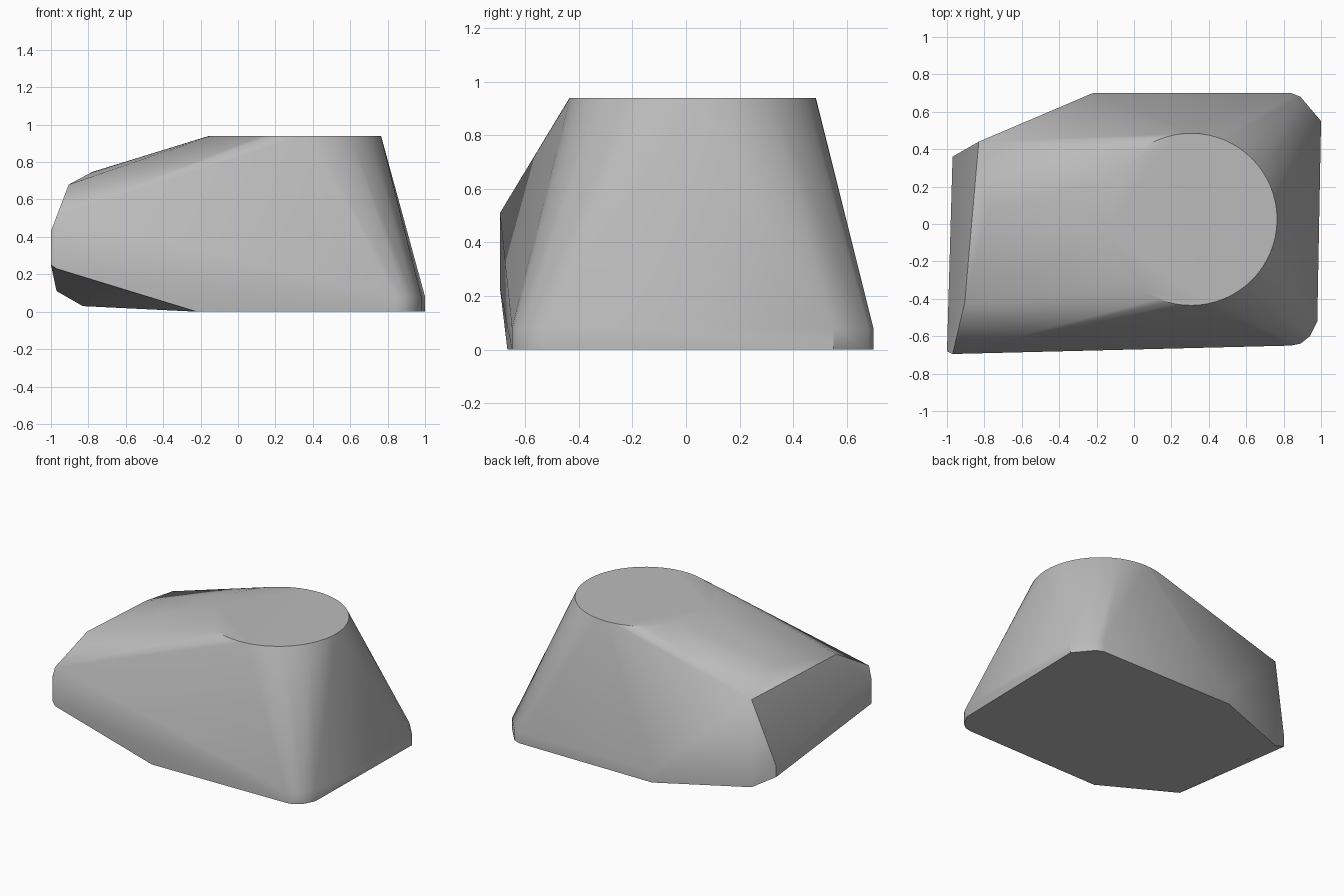
import bpy, bmesh
from math import cos, sin, tau, radians

cube = bpy.data.objects.get("Cube")
if cube:
    bpy.data.objects.remove(cube, do_unlink=True)

# Plain grey material
grey = bpy.data.materials.new("plain grey")
grey.use_nodes = True
colour = (0.5, 0.5, 0.5, 1)
grey.diffuse_color = colour
grey.node_tree.nodes["Principled BSDF"].inputs["Base Color"].default_value = colour

# Round flat top
RING, RADIUS, TOP = 64, 0.46, 0.94
points = [(0.305 + RADIUS * cos(tau * i / RING),
           0.025 + RADIUS * sin(tau * i / RING), TOP) for i in range(RING)]

# Low base wall with chamfered corners
wall = [(-0.22, 0.70), (0.84, 0.70), (0.89, 0.68), (1.0, 0.55),
        (0.98, -0.52), (0.94, -0.60), (0.89, -0.64), (0.84, -0.65)]
points += [(x, y, z) for x, y in wall for z in (0, 0.08)]
points.append((-0.22, -0.667, 0))

# Raised nose: front corner, upper rim, back corner
points += [(-0.97, -0.695, 0.51), (-1.0, -0.68, 0.43),
           (-1.0, -0.68, 0.25), (-0.97, -0.695, 0.23)]
points += [(-0.905, -0.42, 0.68), (-0.78, 0.07, 0.747), (-0.83, 0.44, 0.66)]
points += [(-0.83, 0.44, 0.03), (-0.97, 0.36, 0.11), (-0.97, 0.36, 0.19)]

# Stretch a skin over all the outlines
bm = bmesh.new()
for p in points:
    bm.verts.new(p)
hull = bmesh.ops.convex_hull(bm, input=bm.verts)
loose = [v for v in bm.verts if not v.link_faces]
bmesh.ops.delete(bm, geom=loose, context='VERTS')
bmesh.ops.dissolve_limit(bm, angle_limit=radians(0.5),
                         verts=bm.verts, edges=bm.edges)
bmesh.ops.recalc_face_normals(bm, faces=bm.faces)
mesh = bpy.data.meshes.new("body")
bm.to_mesh(mesh)
bm.free()
mesh.materials.append(grey)

body = bpy.data.objects.new("body", mesh)
bpy.context.collection.objects.link(body)
bpy.ops.object.select_all(action='DESELECT')
body.select_set(True)
bpy.context.view_layer.objects.active = body
bpy.ops.object.shade_smooth_by_angle(angle=radians(30))
